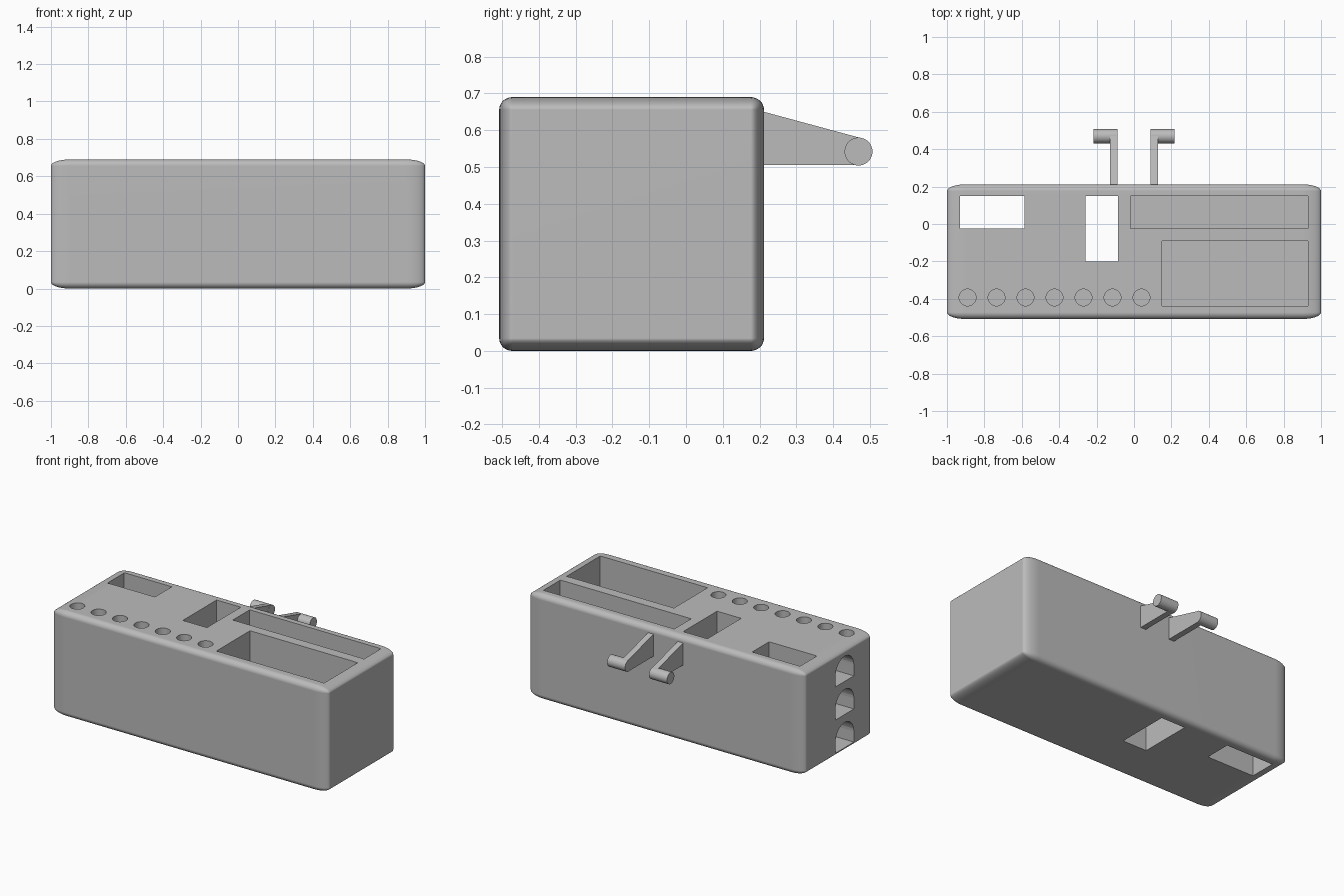
import bpy, bmesh, math
from mathutils import Matrix, Vector

default_cube = bpy.data.objects.get("Cube")
if default_cube:
    bpy.data.objects.remove(default_cube, do_unlink=True)

grey = bpy.data.materials.new("plain_grey")
grey.use_nodes = True
colour = (0.5, 0.5, 0.5, 1)
grey.diffuse_color = colour
grey.node_tree.nodes["Principled BSDF"].inputs["Base Color"].default_value = colour


def add_object(name, bm):
    bmesh.ops.recalc_face_normals(bm, faces=bm.faces)
    mesh = bpy.data.meshes.new(name)
    bm.to_mesh(mesh)
    bm.free()
    mesh.materials.append(grey)
    obj = bpy.data.objects.new(name, mesh)
    bpy.context.collection.objects.link(obj)
    return obj


def add_box(bm, low, high):
    low, high = Vector(low), Vector(high)
    matrix = Matrix.Translation((low + high) / 2) @ Matrix.Diagonal((*(high - low), 1))
    return bmesh.ops.create_cube(bm, size=1, matrix=matrix)


def add_rod(bm, centre, radius, length, axis, sides=32):
    turn = Matrix.Rotation(math.pi / 2, 4, 'Y') if axis == 'X' else Matrix()
    bmesh.ops.create_cone(bm, cap_ends=True, segments=sides, radius1=radius, radius2=radius,
                          depth=length, matrix=Matrix.Translation(centre) @ turn)


def add_prism(bm, profile, x0, x1):
    """Extrude a (y, z) outline along x."""
    face = bm.faces.new([bm.verts.new((x0, y, z)) for y, z in profile])
    moved = bmesh.ops.extrude_face_region(bm, geom=[face])["geom"]
    bmesh.ops.translate(bm, vec=(x1 - x0, 0, 0),
                        verts=[v for v in moved if isinstance(v, bmesh.types.BMVert)])


def smooth(obj):
    bpy.ops.object.select_all(action='DESELECT')
    obj.select_set(True)
    bpy.context.view_layer.objects.active = obj
    bpy.ops.object.shade_smooth_by_angle(angle=math.radians(35))


# Rounded body, bevelled before it is stretched to its proportions
FRONT, BACK, TOP = -0.508, 0.212, 0.69
bm = bmesh.new()
bmesh.ops.create_cube(bm, size=1)
bmesh.ops.bevel(bm, geom=bm.edges[:], offset=0.05, segments=8, profile=0.5, affect='EDGES')
bmesh.ops.scale(bm, vec=(2, BACK - FRONT, TOP), verts=bm.verts)
bmesh.ops.translate(bm, vec=(0, (FRONT + BACK) / 2, TOP / 2), verts=bm.verts)
body = add_object("organizer_body", bm)

# Cutter for every opening
FLOOR, ABOVE, BELOW = 0.07, 0.8, -0.1
bm = bmesh.new()
add_box(bm, (-0.93, -0.025, BELOW), (-0.585, 0.15, ABOVE))   # through slot at the side
add_box(bm, (-0.26, -0.2, BELOW), (-0.085, 0.15, ABOVE))     # through slot in the middle
add_box(bm, (-0.02, -0.025, FLOOR), (0.93, 0.15, ABOVE))     # long tray
add_box(bm, (0.15, -0.438, FLOOR), (0.93, -0.09, ABOVE))     # large tray
for i in range(7):                                           # pen holes
    add_rod(bm, (-0.89 + 0.155 * i, -0.393, (FLOOR + ABOVE) / 2), 0.045, ABOVE - FLOOR, 'Z')
for i in range(3):                                           # arched side pockets
    base, mid, radius = 0.035 + 0.217 * i, -0.215, 0.095
    arch = [(mid - radius, base), (mid + radius, base)]
    for step in range(17):
        a = math.pi * step / 16
        arch.append((mid + radius * math.cos(a), base + 0.07 + radius * math.sin(a)))
    add_prism(bm, arch, -1.1, -0.4)
cutter = add_object("opening_cutter", bm)
cutter.hide_render = True

# Cut the openings and keep the large faces evenly shaded
smooth(body)
cut = body.modifiers.new("openings", 'BOOLEAN')
cut.operation, cut.solver, cut.object = 'DIFFERENCE', 'EXACT', cutter
bpy.ops.object.modifier_apply(modifier=cut.name)
bpy.data.objects.remove(cutter, do_unlink=True)
smooth(body)
weighted = body.modifiers.new("even_shading", 'WEIGHTED_NORMAL')
weighted.keep_sharp = True

# Hanging hooks: tapered arm with a peg turned outward
arm = [(BACK - 0.02, 0.505), (0.468, 0.505), (0.49, 0.545), (0.478, 0.578),
       (BACK, 0.65), (BACK - 0.02, 0.65)]
for name, side in (("left", 1), ("right", -1)):
    bm = bmesh.new()
    add_prism(bm, arm, side * 0.088, side * 0.127)
    add_object(name + "_hook_arm", bm)
    bm = bmesh.new()
    add_rod(bm, (side * 0.152, 0.469, 0.542), 0.038, 0.13, 'X')
    smooth(add_object(name + "_hook_peg", bm))
